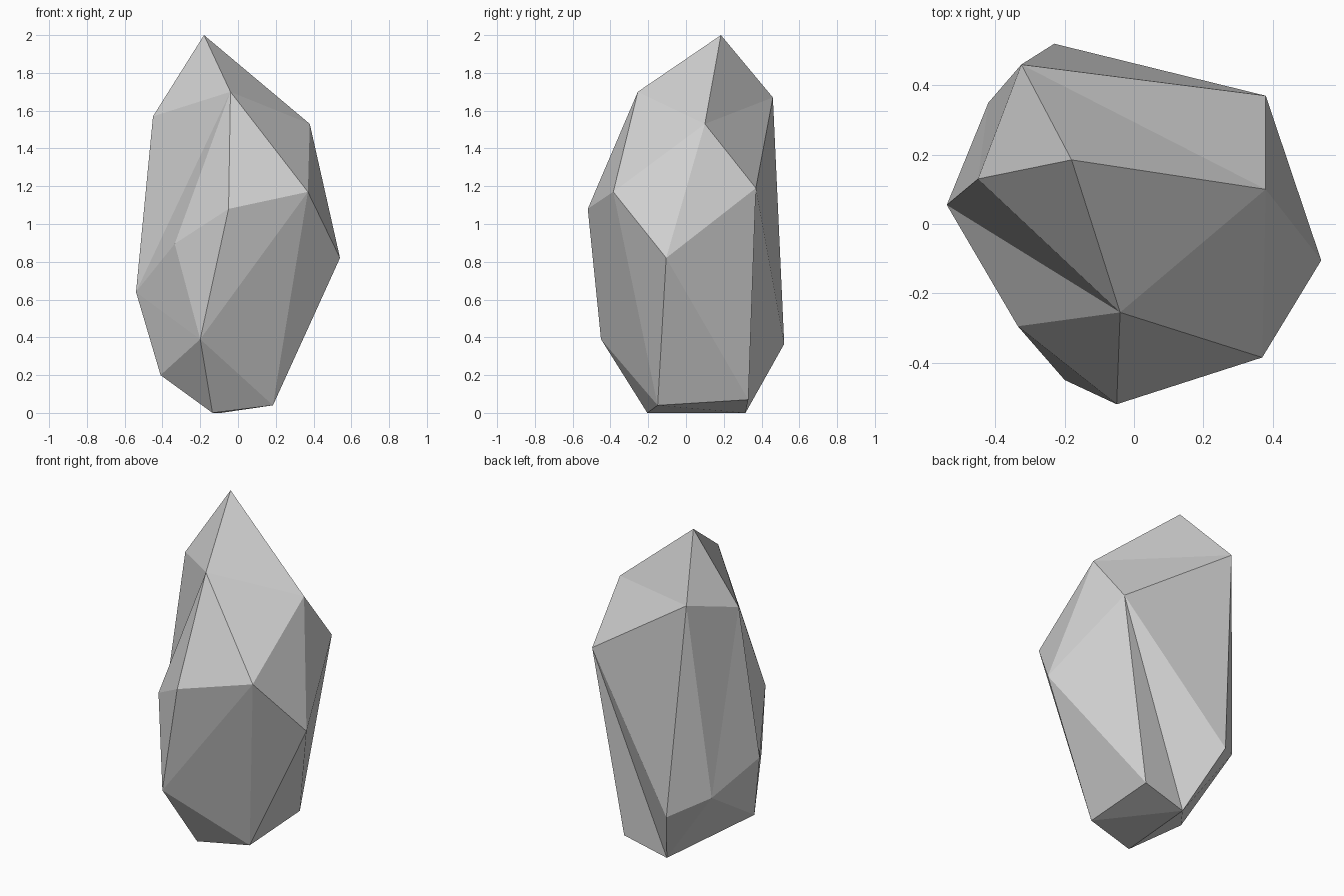
import bpy
import bmesh
from mathutils import Vector

cube = bpy.data.objects.get("Cube")
if cube:
    bpy.data.objects.remove(cube)

# Stone colour
stone = bpy.data.materials.new("stone_grey")
stone.use_nodes = True
grey = (0.65, 0.65, 0.65, 1)
stone.diffuse_color = grey
stone.node_tree.nodes["Principled BSDF"].inputs["Base Color"].default_value = grey

# Corners of the chipped stone, in hundredths of a unit, from the peak to the foot
corners = {
    "peak": (-18, 18.5, 200),
    "shoulder_front": (-4, -25.5, 170),
    "shoulder_back": (-32.5, 46, 167),
    "shoulder_right": (-45, 13, 157),
    "shoulder_left": (38, 10, 153),
    "chest_back": (38, 37, 119),
    "chest_left": (37, -38.5, 117),
    "chest_front": (-5, -52, 108),
    "waist_front": (-33.5, -29.5, 89.5),
    "waist_left": (54, -10.5, 82),
    "waist_right": (-54, 5.5, 64),
    "hip_right": (-42, 35, 47),
    "hip_front": (-20, -45, 39),
    "hip_back": (-23, 52, 36.5),
    "heel_right": (-41, -8, 20),
    "foot_back_left": (19, 33, 7),
    "foot_front_left": (18.5, -15, 4),
    "foot_front_right": (-13.5, -20.5, 0),
    "foot_back_right": (-9, 31.5, 0),
}

# Creases that must run between these corners, some of them hollow
creases = [
    ("shoulder_front", "waist_front"),
    ("shoulder_front", "waist_right"),
    ("shoulder_back", "shoulder_left"),
    ("chest_front", "waist_front"),
    ("chest_back", "foot_back_right"),
    ("shoulder_right", "hip_right"),
    ("foot_front_left", "foot_back_right"),
]


def force_crease(bm, a, b):
    """Turn the diagonal lying across a and b so that it joins them."""
    if bm.edges.get((a, b)):
        return
    for edge in bm.edges:
        opposite = {v for f in edge.link_faces for v in f.verts} - set(edge.verts)
        if opposite == {a, b}:
            bmesh.utils.edge_rotate(edge, True)
            return


# Wrap the corners in a skin, then carve the hollow creases
bm = bmesh.new()
point = {name: bm.verts.new(Vector(co) / 100) for name, co in corners.items()}
bmesh.ops.convex_hull(bm, input=bm.verts[:])
for start, end in creases:
    force_crease(bm, point[start], point[end])
bmesh.ops.recalc_face_normals(bm, faces=bm.faces[:])

mesh = bpy.data.meshes.new("rock")
bm.to_mesh(mesh)
bm.free()
mesh.materials.append(stone)
rock = bpy.data.objects.new("rock", mesh)
bpy.context.collection.objects.link(rock)
